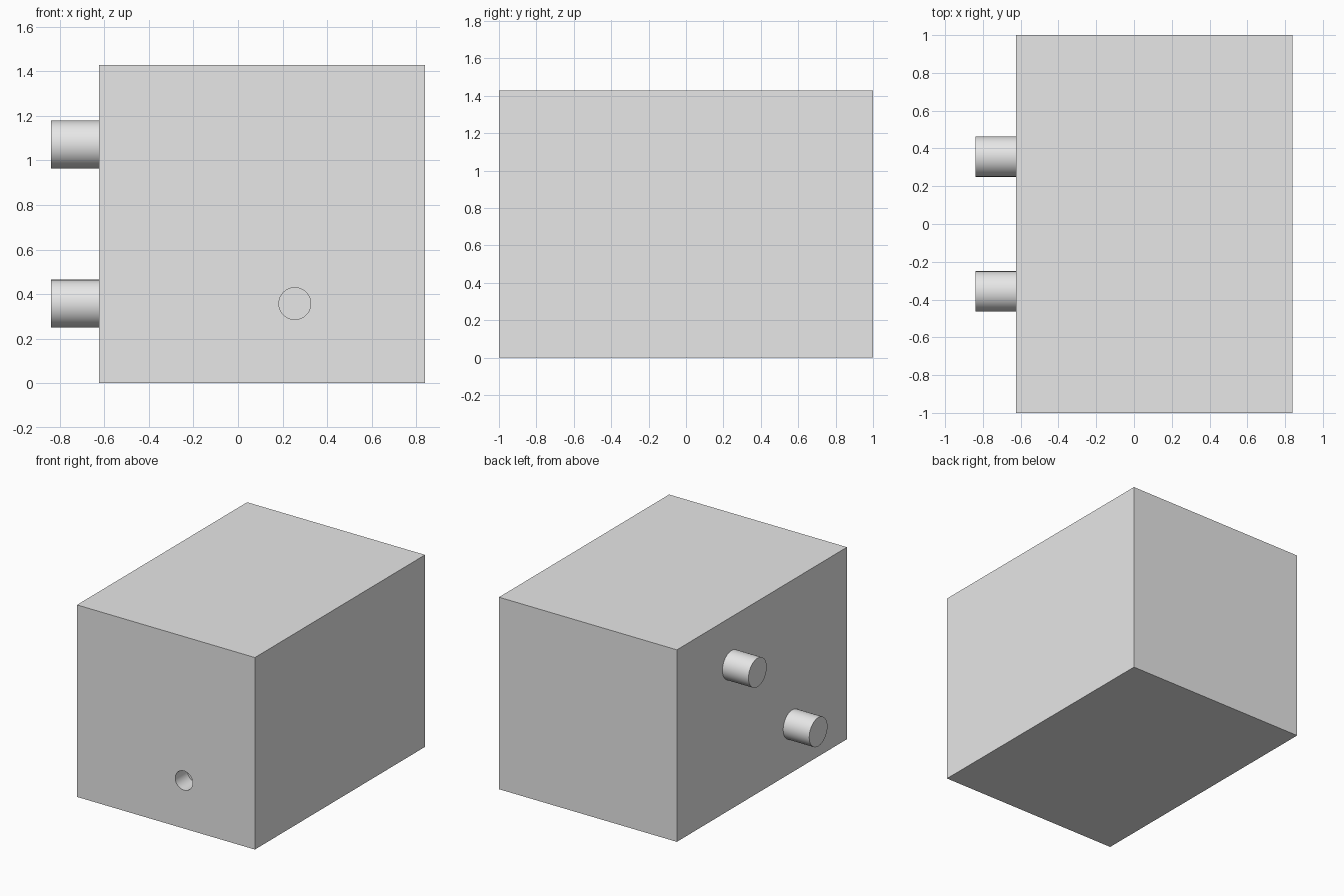
import bpy
from math import pi, radians

cube = bpy.data.objects.get("Cube")
if cube:
    bpy.data.objects.remove(cube, do_unlink=True)

# Sizes in whole units: the box is 28 units deep
U = 2 / 28
X_MIN, X_MAX = -11.75 * U, 11.75 * U
PEG_LENGTH, PEG_RADIUS = 3 * U, 1.5 * U
HEIGHT = 20 * U
SIDE_X = X_MIN + PEG_LENGTH

grey = bpy.data.materials.new("light grey")
grey.use_nodes = True
colour = (0.8, 0.8, 0.8, 1)
grey.diffuse_color = colour
grey.node_tree.nodes["Principled BSDF"].inputs["Base Color"].default_value = colour


def cylinder(name, centre, radius, length, rotation):
    bpy.ops.mesh.primitive_cylinder_add(
        vertices=64, radius=radius, depth=length, location=centre, rotation=rotation)
    obj = bpy.context.object
    obj.name = name
    obj.data.materials.append(grey)
    bpy.ops.object.shade_smooth_by_angle(angle=radians(30))
    return obj


# Main block
bpy.ops.mesh.primitive_cube_add(size=1, location=((SIDE_X + X_MAX) / 2, 0, HEIGHT / 2))
block = bpy.context.object
block.name = "block"
block.scale = (X_MAX - SIDE_X, 2, HEIGHT)
bpy.ops.object.transform_apply(location=False, rotation=False, scale=True)
block.data.materials.append(grey)

# Shallow blind hole in the front
cutter = cylinder("hole_cutter", (0.255, -1, 5 * U), U, 4 * U, (pi / 2, 0, 0))
cutter.hide_render = True
bpy.context.view_layer.objects.active = block
hole = block.modifiers.new("front hole", 'BOOLEAN')
hole.operation = 'DIFFERENCE'
hole.solver = 'EXACT'
hole.object = cutter
bpy.ops.object.modifier_apply(modifier=hole.name)
bpy.data.objects.remove(cutter, do_unlink=True)

# Two pegs set diagonally on the side
for name, y, z in (("lower_peg", -5 * U, 5 * U), ("upper_peg", 5 * U, 15 * U)):
    cylinder(name, (X_MIN + PEG_LENGTH / 2, y, z), PEG_RADIUS, PEG_LENGTH, (0, pi / 2, 0))
